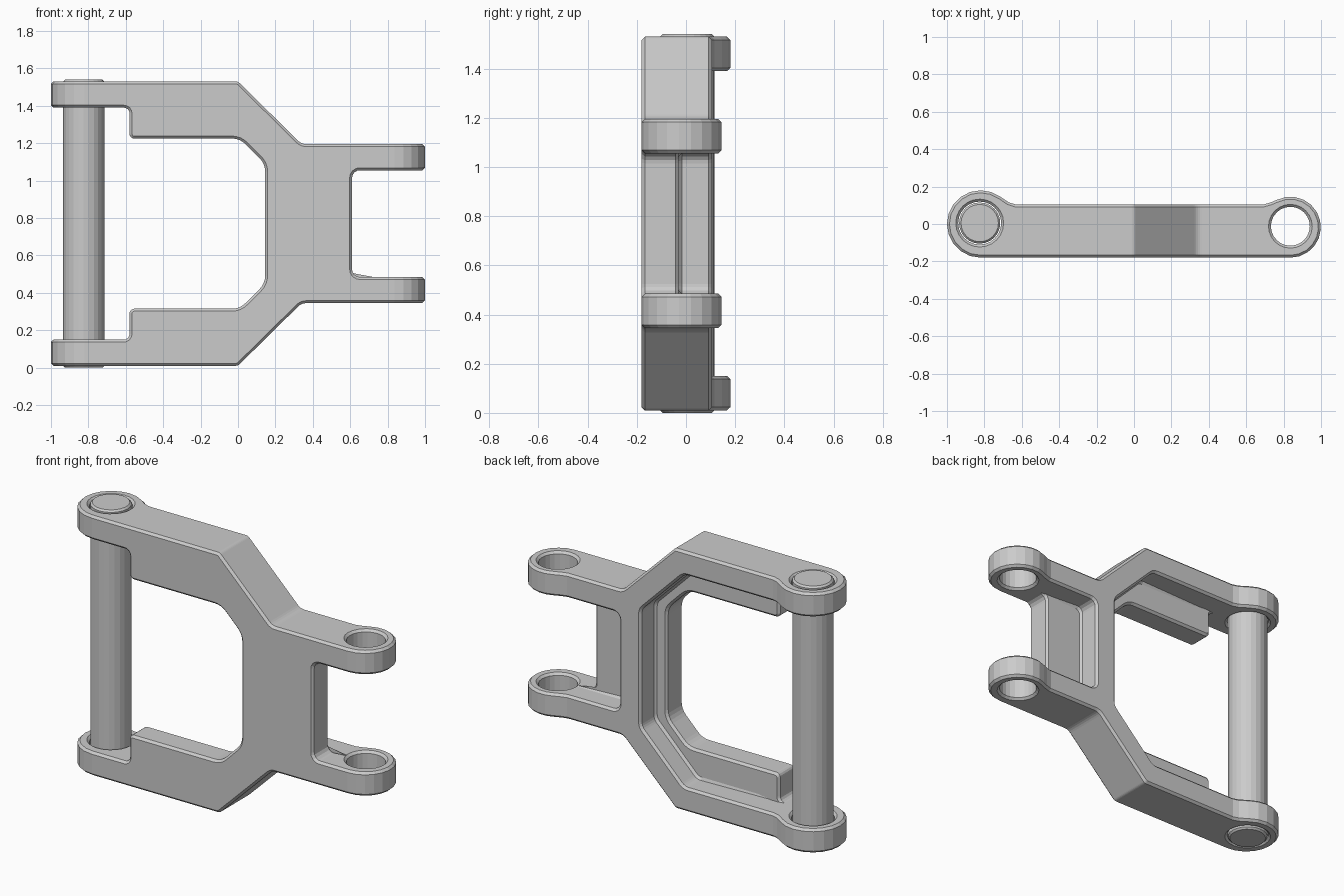
import bpy, bmesh
from math import radians, cos, sin, tan
from mathutils import Vector

if "Cube" in bpy.data.objects:
    bpy.data.objects.remove(bpy.data.objects["Cube"])

MID = 0.77  # height of the mirror plane


def rounded(pts, steps=4):
    """Fillet a closed polygon given as (a, b, radius)."""
    out = []
    for i, (a, b, r) in enumerate(pts):
        p = Vector((a, b))
        if r == 0:
            out.append(p)
            continue
        u = (Vector(pts[i - 1][:2]) - p).normalized()
        v = (Vector(pts[(i + 1) % len(pts)][:2]) - p).normalized()
        half = u.angle(v) / 2
        d = r / tan(half)
        c = p + (u + v).normalized() * (r / sin(half))
        s, e = p + u * d - c, p + v * d - c
        out += [c + s.lerp(e, k / steps).normalized() * r for k in range(steps + 1)]
    return out


def prism(name, pts, lo, hi, axis):
    """Extrude a profile: XZ along 'Y' or XY along 'Z'."""
    bm = bmesh.new()
    place = (lambda p, h: (p[0], h, p[1])) if axis == 'Y' else (lambda p, h: (p[0], p[1], h))
    face = bm.faces.new([bm.verts.new(place(p, lo)) for p in pts])
    new = bmesh.ops.extrude_face_region(bm, geom=[face])['geom']
    shift = (0, hi - lo, 0) if axis == 'Y' else (0, 0, hi - lo)
    bmesh.ops.translate(bm, vec=shift, verts=[g for g in new if isinstance(g, bmesh.types.BMVert)])
    bmesh.ops.recalc_face_normals(bm, faces=bm.faces)
    me = bpy.data.meshes.new(name)
    bm.to_mesh(me)
    bm.free()
    ob = bpy.data.objects.new(name, me)
    bpy.context.collection.objects.link(ob)
    return ob


def arc(cx, cy, r, a0, a1, n):
    return [(cx + r * cos(radians(a0 + (a1 - a0) * k / n)),
             cy + r * sin(radians(a0 + (a1 - a0) * k / n))) for k in range(n + 1)]


def circle(cx, cy, r, n=24):
    return arc(cx, cy, r, 0, 360, n)[:-1]


def apply(ob, mod):
    bpy.context.view_layer.objects.active = ob
    bpy.ops.object.modifier_apply(modifier=mod.name)


def cut(ob, tool, op='DIFFERENCE'):
    m = ob.modifiers.new('cut', 'BOOLEAN')
    m.operation, m.object, m.solver = op, tool, 'EXACT'
    apply(ob, m)
    bpy.data.objects.remove(tool)


def chamfer(ob, width):
    m = ob.modifiers.new('chamfer', 'BEVEL')
    m.width, m.segments, m.limit_method = width, 1, 'ANGLE'
    m.angle_limit, m.use_clamp_overlap = radians(32), False
    apply(ob, m)


def mirrored(half):
    return half + [(x, 2 * MID - z, r) for x, z, r in reversed(half)]


# front silhouette: outer and fork side, then the inner opening
outer = mirrored([(-1.2, 0.01, 0), (0, 0.01, .03), (0.34, 0.345, .06), (1.2, 0.345, 0),
                  (1.2, 0.485, 0), (0.61, 0.485, .04)])
inner = mirrored([(-1.2, 0.15, 0), (-0.58, 0.15, .03), (-0.58, 0.315, .025),
                  (0.01, 0.315, .1), (0.145, 0.45, .1)])
n = len(outer) // 2
frame = prism('bracket_frame', rounded(outer + inner[::-1]), -0.4, 0.4, 'Y')

# recesses behind the front plate leave a deep rim
pocket = mirrored([(-1.3, 0.15, 0), (-0.058, 0.15, .06), (0.22, 0.428, .06)])
cut(frame, prism('rim_pocket', rounded(pocket), -0.03, 0.6, 'Y'))
fork = mirrored([(1.3, 0.485, 0), (0.36, 0.485, .04)])
cut(frame, prism('fork_pocket', rounded(fork), -0.03, 0.6, 'Y'))

# plan outline with the round knuckles
plan = (arc(-0.82, 0, 0.18, 270, 54, 12) + [(-0.67, 0.116), (-0.635, 0.105)]
        + [(0.695, 0.105), (0.73, 0.115)] + arc(0.836, -0.017, 0.163, 116, -90, 12))
cut(frame, prism('plan_outline', plan, -0.5, 2.2, 'Z'), 'INTERSECT')

# knuckle bores
cut(frame, prism('pin_bore', circle(-0.825, 0.005, 0.115), -0.5, 2.2, 'Z'))
cut(frame, prism('fork_bore', circle(0.836, -0.012, 0.104), -0.5, 2.2, 'Z'))

# clean up and chamfer every hard edge
bm = bmesh.new()
bm.from_mesh(frame.data)
bmesh.ops.remove_doubles(bm, verts=bm.verts, dist=1e-4)
bmesh.ops.dissolve_limit(bm, angle_limit=radians(1), verts=bm.verts, edges=bm.edges)
bm.to_mesh(frame.data)
bm.free()
chamfer(frame, 0.013)

# hinge pin through the left knuckles
pin = prism('hinge_pin', circle(-0.825, 0.005, 0.11), 0.0, 2 * MID, 'Z')
chamfer(pin, 0.01)
